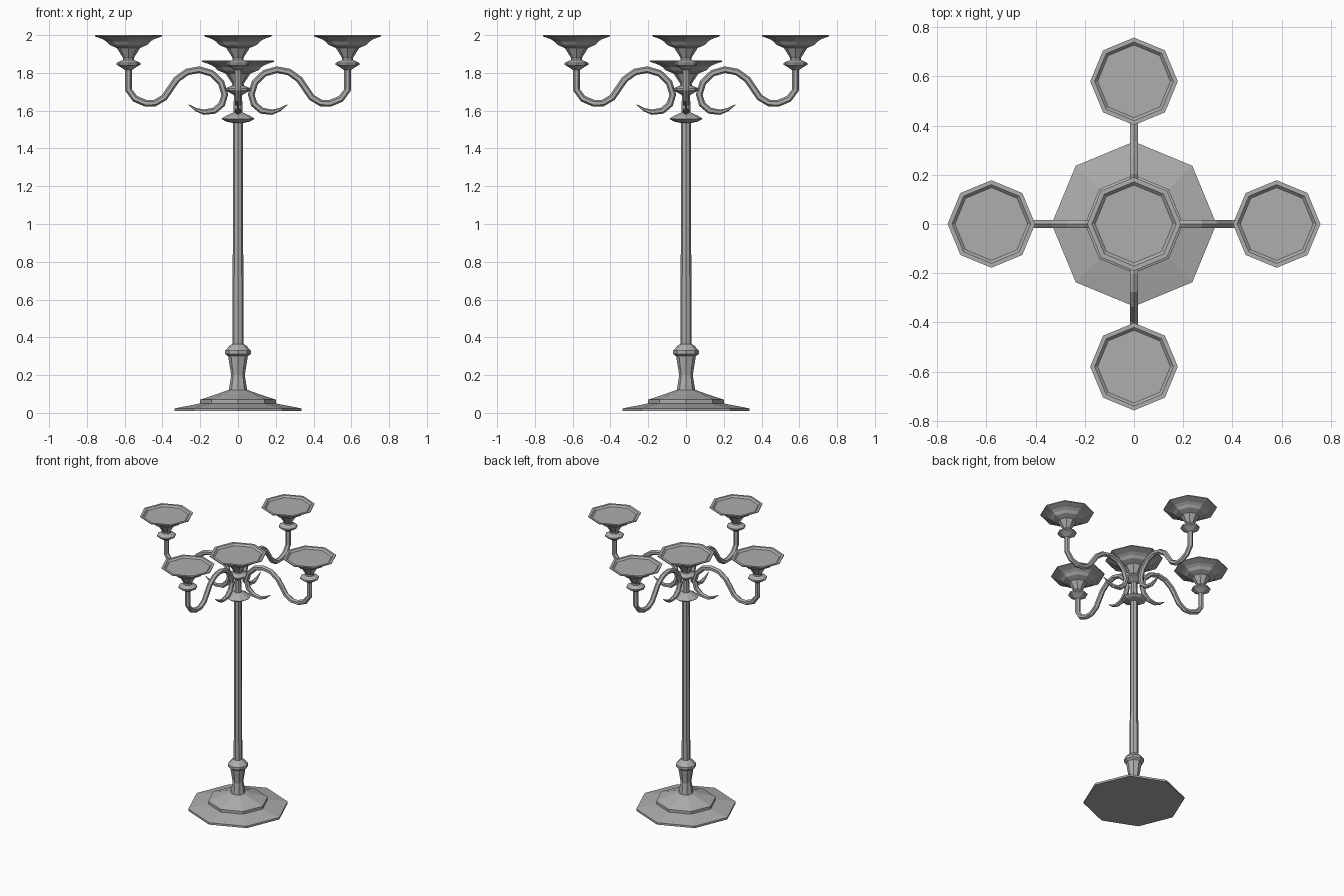
import bpy, bmesh
from math import sin, cos, tau, pi
from mathutils import Vector, Matrix

cube = bpy.data.objects.get("Cube")
if cube:
    bpy.data.objects.remove(cube, do_unlink=True)

grey = bpy.data.materials.new("grey metal")
grey.use_nodes = True
tone = (0.42, 0.42, 0.42, 1)
grey.diffuse_color = tone
bsdf = next(n for n in grey.node_tree.nodes if n.type == "BSDF_PRINCIPLED")
bsdf.inputs["Base Color"].default_value = tone
bsdf.inputs["Roughness"].default_value = 0.6


def skin(name, rings, matrix=Matrix()):
    """Flat-shaded solid bridging a list of equal point rings, capped at both ends."""
    bm = bmesh.new()
    loops = [[bm.verts.new(p) for p in ring] for ring in rings]
    for low, high in zip(loops, loops[1:]):
        n = len(low)
        for i in range(n):
            j = (i + 1) % n
            bm.faces.new((low[i], low[j], high[j], high[i]))
    bm.faces.new(loops[0][::-1])
    bm.faces.new(loops[-1])
    bmesh.ops.recalc_face_normals(bm, faces=bm.faces)
    mesh = bpy.data.meshes.new(name)
    bm.to_mesh(mesh)
    bm.free()
    mesh.materials.append(grey)
    obj = bpy.data.objects.new(name, mesh)
    obj.matrix_world = matrix
    bpy.context.collection.objects.link(obj)
    return obj


def lathe(name, profile, matrix=Matrix(), sides=8):
    """Turn (radius, height) pairs about the vertical axis."""
    rings = [[Vector((r * cos(tau * i / sides), r * sin(tau * i / sides), z))
              for i in range(sides)] for r, z in profile]
    return skin(name, rings, matrix)


def tube(name, path, radii, matrix, sides=6):
    """Sweep a ring along a path lying in the XZ plane."""
    pts = [Vector((x, 0, z)) for x, z in path]
    side = Vector((0, 1, 0))
    rings = []
    for k, p in enumerate(pts):
        along = (pts[min(k + 1, len(pts) - 1)] - pts[max(k - 1, 0)]).normalized()
        out = along.cross(side)
        rings.append([p + radii[k] * (out * cos(tau * i / sides) + side * sin(tau * i / sides))
                      for i in range(sides)])
    return skin(name, rings, matrix)


# Stepped foot
lathe("foot", [(0.335, 0.01), (0.335, 0.024), (0.2, 0.05), (0.2, 0.07),
               (0.17, 0.08), (0.11, 0.1), (0.055, 0.12)])

# Waisted stem with collar
lathe("stem", [(0.05, 0.11), (0.036, 0.2), (0.052, 0.3), (0.068, 0.312),
               (0.068, 0.33), (0.04, 0.36), (0.027, 0.365)])

# Pole, its upper ring and the thin spindle above
lathe("pole", [(0.029, 0.36), (0.026, 1.55)])
lathe("pole_ring", [(0.03, 1.535), (0.065, 1.543), (0.088, 1.557), (0.065, 1.572), (0.025, 1.59)])
lathe("spindle", [(0.025, 1.58), (0.02, 1.72)])

# Dish, flared cup and knob, measured down from the rim
cup = [(0.018, -0.185), (0.045, -0.167), (0.063, -0.157), (0.063, -0.147), (0.03, -0.132),
       (0.028, -0.122), (0.062, -0.068), (0.1, -0.052), (0.115, -0.035), (0.135, -0.022),
       (0.178, -0.006), (0.178, 0), (0.16, 0), (0.148, -0.012)]
lathe("centre_cup", [(r * 1.07, z) for r, z in cup], Matrix.Translation((0, 0, 1.865)))

# S-shaped arm ending in a pointed curl
arm = [(0.58, 1.84), (0.58, 1.71), (0.545, 1.663), (0.49, 1.64), (0.44, 1.64), (0.39, 1.67),
       (0.325, 1.765), (0.27, 1.805), (0.205, 1.817), (0.14, 1.798), (0.09, 1.75),
       (0.07, 1.685), (0.085, 1.635), (0.125, 1.6), (0.18, 1.592), (0.22, 1.605), (0.262, 1.632)]
thick = [0.018] * 13 + [0.017, 0.014, 0.009, 0.002]

for k, place in enumerate(("left", "back", "right", "front")):
    turn = Matrix.Rotation(k * pi / 2, 4, "Z")
    tube(place + "_arm", arm, thick, turn)
    lathe(place + "_cup", cup, turn @ Matrix.Translation((0.58, 0, 2)))
